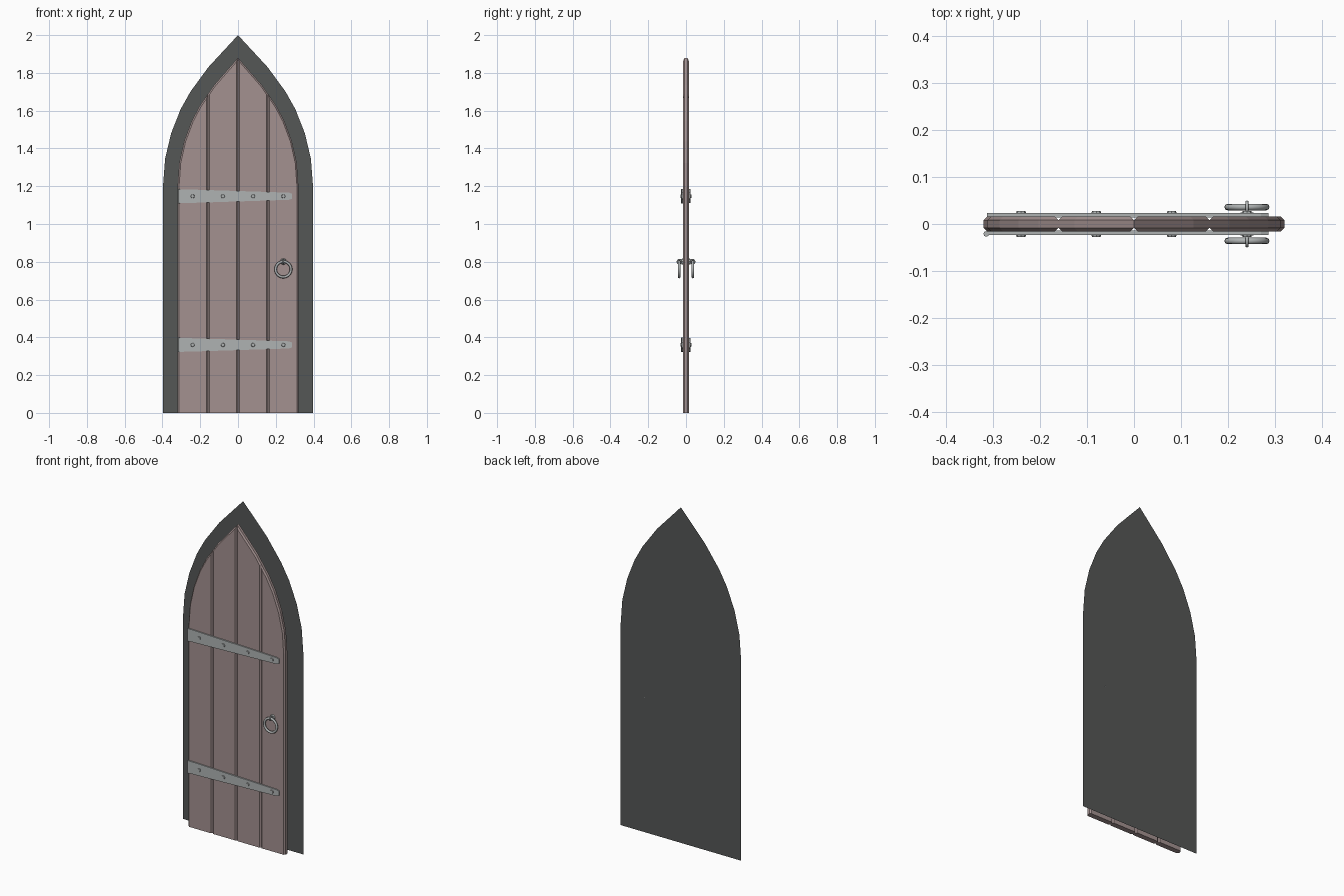
import bpy, bmesh, math
from mathutils import Matrix, Vector

if "Cube" in bpy.data.objects:
    bpy.data.objects.remove(bpy.data.objects["Cube"])


def mat(name, c):
    m = bpy.data.materials.new(name)
    m.diffuse_color = (*c, 1)
    m.use_nodes = True
    m.node_tree.nodes["Principled BSDF"].inputs["Base Color"].default_value = m.diffuse_color
    return m


WOOD = mat("faded wood", (0.37, 0.285, 0.28))
IRON = mat("grey iron", (0.43, 0.45, 0.45))
DARK = mat("dark opening", (0.09, 0.095, 0.093))

# Right half of the pointed arch, springing line to apex
ARCH = [(0.397, 1.2), (0.386, 1.345), (0.354, 1.48), (0.304, 1.607),
        (0.252, 1.70), (0.157, 1.83), (0.0, 2.0)]
DOOR = [(x * 0.32 / 0.397, 1.2 + (z - 1.2) * 0.85) for x, z in ARCH]


def finish(name, bm, m, smooth=False):
    bmesh.ops.recalc_face_normals(bm, faces=bm.faces[:])
    me = bpy.data.meshes.new(name)
    bm.to_mesh(me)
    bm.free()
    me.materials.append(m)
    ob = bpy.data.objects.new(name, me)
    bpy.context.collection.objects.link(ob)
    if smooth:
        for p in me.polygons:
            p.use_smooth = True
    return ob


def prism(bm, pts, y0, y1):
    """Extrude an x,z outline from y0 to y1."""
    f = bm.faces.new([bm.verts.new((x, y0, z)) for x, z in pts])
    r = bmesh.ops.extrude_face_region(bm, geom=[f])
    new = [v for v in r["geom"] if isinstance(v, bmesh.types.BMVert)]
    bmesh.ops.translate(bm, verts=new, vec=(0, y1 - y0, 0))


def arch_z(x):
    """Height of the door outline at distance x from the middle."""
    for (xa, za), (xb, zb) in zip(DOOR, DOOR[1:]):
        if xb <= x <= xa:
            return za + (zb - za) * (xa - x) / (xa - xb)
    return DOOR[0][1]


def torus(bm, centre, R, r, nu, nv, axis):
    rot = Vector((0, 0, 1)).rotation_difference(Vector(axis)).to_matrix()
    rows = []
    for i in range(nu):
        a = 2 * math.pi * i / nu
        row = []
        for j in range(nv):
            b = 2 * math.pi * j / nv
            d = R + r * math.cos(b)
            p = Vector((d * math.cos(a), d * math.sin(a), r * math.sin(b)))
            row.append(bm.verts.new(rot @ p + Vector(centre)))
        rows.append(row)
    for i in range(nu):
        for j in range(nv):
            k, l = (i + 1) % nu, (j + 1) % nv
            bm.faces.new((rows[i][j], rows[k][j], rows[k][l], rows[i][l]))


def stud(bm, x, y0, y1, z, r1, r2, n):
    """Short tapered cylinder along y; r1 is the radius on the door side."""
    rot = Matrix.Rotation(math.radians(90 if y1 < y0 else -90), 4, 'X')
    bmesh.ops.create_cone(bm, cap_ends=True, segments=n, radius1=r1, radius2=r2,
                          depth=abs(y1 - y0),
                          matrix=Matrix.Translation((x, (y0 + y1) / 2, z)) @ rot)


# Dark arched opening, a single flat sheet behind the door
bm = bmesh.new()
outline = [(0.397, 0)] + ARCH + [(-x, z) for x, z in reversed(ARCH[:-1])] + [(-0.397, 0)]
bm.faces.new([bm.verts.new((x, 0.0485, z)) for x, z in outline])
finish("dark_opening", bm, DARK)

# Four chamfered planks following the arch
for side, tag in ((1, "right"), (-1, "left")):
    for a, b, pos in ((0.0, 0.16, "inner"), (0.16, 0.32, "outer")):
        top = [(x, z) for x, z in DOOR if a + 0.001 < x < b - 0.001]
        pts = [(a, 0), (b, 0), (b, arch_z(b))] + top + [(a, arch_z(a))]
        bm = bmesh.new()
        prism(bm, [(side * x, z) for x, z in pts], -0.016, 0.016)
        edges = [e for e in bm.edges
                 if abs(e.verts[0].co.y - e.verts[1].co.y) < 1e-5
                 and max(v.co.z for v in e.verts) > 0.01]
        bmesh.ops.bevel(bm, geom=edges, offset=0.008, segments=1,
                        affect='EDGES', profile=0.5)
        finish(f"plank_{pos}_{tag}", bm, WOOD)

# Tapered strap hinges with rivets on both faces
for z, level in ((1.147, "upper"), (0.36, "lower")):
    for s, face in ((-1, "front"), (1, "back")):
        bm = bmesh.new()
        half = [(-0.312, 0.037), (-0.2, 0.034), (0.27, 0.019), (0.286, 0.013)]
        pts = [(x, z + h) for x, h in half] + [(x, z - h) for x, h in reversed(half)]
        prism(bm, pts, s * 0.014, s * 0.023)
        finish(f"{level}_strap_{face}", bm, IRON)
        bm = bmesh.new()
        for i in range(4):
            stud(bm, -0.24 + 0.16 * i, s * 0.022, s * 0.028, z, 0.011, 0.009, 8)
        finish(f"{level}_rivets_{face}", bm, IRON)
    # Hinge knuckle on the front edge
    bm = bmesh.new()
    bmesh.ops.create_cone(bm, cap_ends=True, segments=8, radius1=0.006, radius2=0.006,
                          depth=0.076, matrix=Matrix.Translation((-0.314, -0.021, z)))
    finish(f"{level}_knuckle", bm, IRON)

# Ring handles, eyelets and small mounting plates
for s, face in ((-1, "front"), (1, "back")):
    bm = bmesh.new()
    torus(bm, (0.24, s * 0.036, 0.76), 0.041, 0.007, 24, 8, (0, 1, 0))
    finish(f"ring_handle_{face}", bm, IRON, True)
    bm = bmesh.new()
    torus(bm, (0.24, s * 0.035, 0.801), 0.011, 0.004, 12, 6, (1, 0, 0))
    finish(f"ring_eyelet_{face}", bm, IRON, True)
    bm = bmesh.new()
    stud(bm, 0.24, s * 0.014, s * 0.024, 0.801, 0.018, 0.014, 8)
    finish(f"handle_plate_{face}", bm, IRON)
